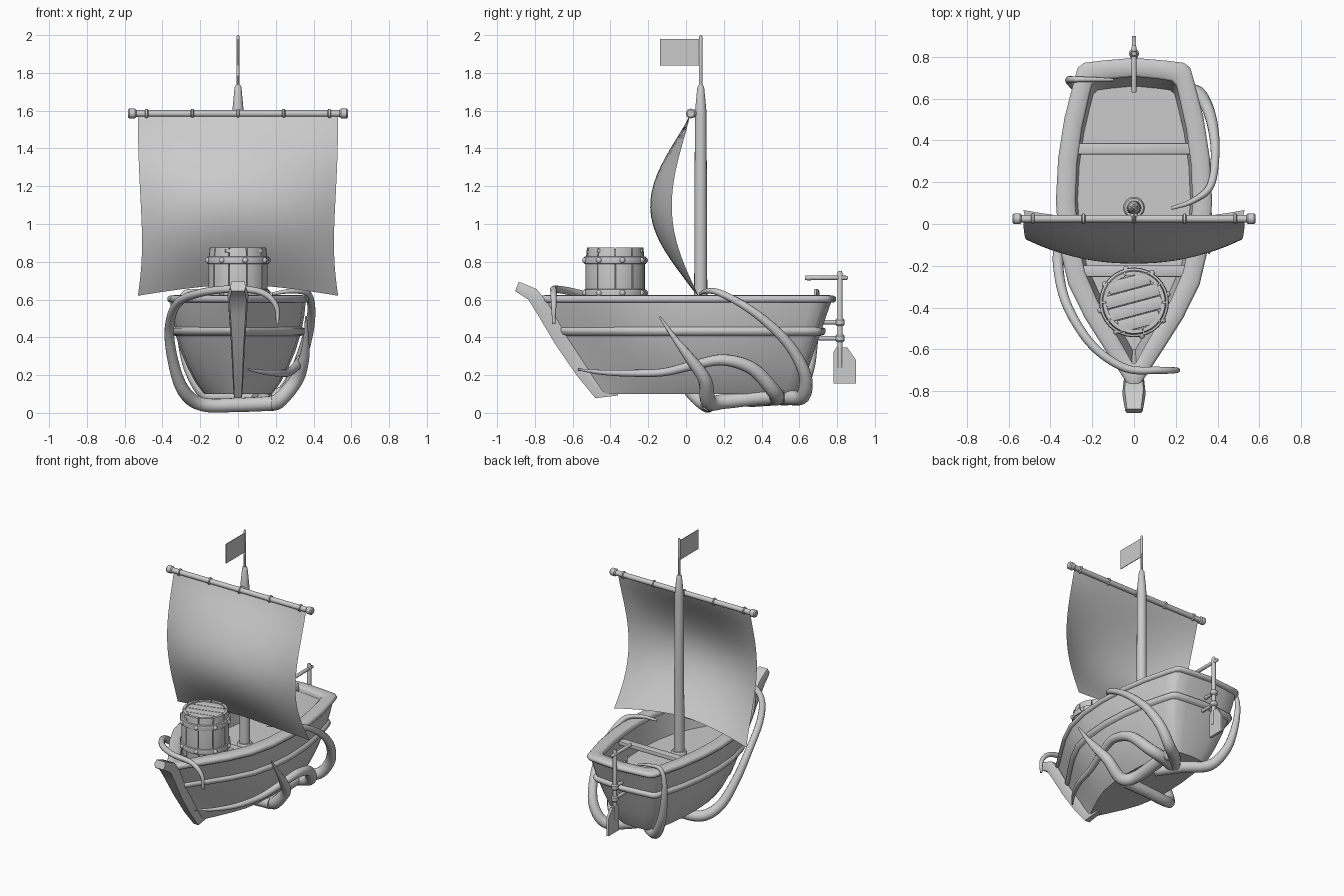
import bpy, bmesh
from math import sin, cos, pi, radians
from mathutils import Vector, Matrix

if "Cube" in bpy.data.objects:
    bpy.data.objects.remove(bpy.data.objects["Cube"])


def finish(name, bm, angle=35):
    bmesh.ops.recalc_face_normals(bm, faces=bm.faces)
    me = bpy.data.meshes.new(name)
    bm.to_mesh(me)
    bm.free()
    ob = bpy.data.objects.new(name, me)
    bpy.context.collection.objects.link(ob)
    bpy.ops.object.select_all(action='DESELECT')
    ob.select_set(True)
    bpy.context.view_layer.objects.active = ob
    bpy.ops.object.shade_smooth_by_angle(angle=radians(angle))
    return ob


def loft(name, rings, cap=True, loop=False, angle=35):
    # skin closed rings of equal point count
    bm = bmesh.new()
    vs = [[bm.verts.new(p) for p in r] for r in rings]
    n = len(rings[0])
    for a, b in zip(vs, vs[1:] + (vs[:1] if loop else [])):
        for i in range(n):
            bm.faces.new((a[i], a[(i + 1) % n], b[(i + 1) % n], b[i]))
    if cap and not loop:
        bm.faces.new(vs[0])
        bm.faces.new(vs[-1])
    return finish(name, bm, angle)


def lathe(name, profile, loc=(0, 0, 0), axis='Z', segs=16):
    # turned part; profile is (radius, height)
    rot = {'Z': Matrix(), 'X': Matrix.Rotation(pi / 2, 4, 'Y'), 'Y': Matrix.Rotation(-pi / 2, 4, 'X')}[axis]
    rings = [[rot @ Vector((r * cos(2 * pi * i / segs), r * sin(2 * pi * i / segs), h)) + Vector(loc)
              for i in range(segs)] for r, h in profile]
    return loft(name, rings)


def box(name, size, loc, rz=0, bevel=0.006):
    bm = bmesh.new()
    bmesh.ops.create_cube(bm, size=1, matrix=Matrix.Translation(loc) @ Matrix.Rotation(rz, 4, 'Z')
                          @ Matrix.Diagonal((*size, 1)))
    if bevel:
        bmesh.ops.bevel(bm, geom=bm.edges[:], offset=bevel, segments=2, affect='EDGES', profile=0.5)
    return finish(name, bm)


def prism(name, pts, half):
    # side profile (y, z) extruded across x
    return loft(name, [[(s * half, y, z) for y, z in pts] for s in (-1, 1)])


def tentacle(name, pts):
    # tapered tube through (x, y, z, radius) points, Catmull-Rom smoothed
    P = [Vector(p) for p in pts]
    P = [2 * P[0] - P[1]] + P + [2 * P[-1] - P[-2]]
    path = []
    for i in range(1, len(P) - 2):
        a, b, c, d = P[i - 1:i + 3]
        for k in range(6):
            t = k / 6
            path.append(0.5 * (2 * b + (c - a) * t + (2 * a - 5 * b + 4 * c - d) * t * t
                               + (3 * b - a - 3 * c + d) * t ** 3))
    path.append(P[-2])
    rings, side = [], Vector((0.3, 0.5, 0.8))
    for i, p in enumerate(path):
        t = (path[min(i + 1, len(path) - 1)] - path[max(i - 1, 0)]).to_3d().normalized()
        side = (side - t * side.dot(t)).normalized()
        up = t.cross(side)
        rings.append([p.to_3d() + p.w * (side * cos(2 * pi * k / 12) + up * sin(2 * pi * k / 12))
                      for k in range(12)])
    return loft(name, rings, angle=60)


# hull plan shape: (fraction from bow, fraction of half-width)
PLAN = [(0, .03), (.06, .19), (.12, .36), (.22, .63), (.32, .84), (.44, .96), (.57, 1), (.7, .97),
        (.82, .89), (.93, .77), (.97, .72), (.985, .64), (.992, .4)]


def outline(z, bow, stern, half):
    right = [(w * half, bow + u * (stern - bow), z) for u, w in PLAN]
    return right + [(0, stern, z)] + [(-x, y, z) for x, y, z in reversed(right)]


# hull shell with flat floor inside
loft("hull", [outline(*l) for l in (
    (.10, -.46, .59, .18), (.16, -.50, .62, .225), (.24, -.55, .65, .267), (.33, -.61, .68, .305),
    (.43, -.67, .715, .335), (.52, -.73, .745, .352), (.59, -.77, .77, .358),
    (.59, -.68, .715, .295), (.42, -.60, .66, .27))], angle=45)

# gunwale and rubbing strake
loft("gunwale", [outline(*l) for l in (
    (.585, -.79, .785, .366), (.595, -.80, .795, .374), (.612, -.80, .795, .374), (.621, -.78, .78, .362),
    (.624, -.73, .75, .328), (.621, -.68, .715, .29), (.612, -.665, .705, .28),
    (.585, -.665, .705, .28))], loop=True, angle=60)
loft("strake", [outline(*l) for l in (
    (.408, -.66, .715, .335), (.415, -.685, .733, .35), (.43, -.70, .74, .357), (.446, -.70, .738, .355),
    (.456, -.675, .715, .338))], loop=True, angle=60)

# prow: (outer y, outer z, inner y, inner z, half width)
loft("prow", [[(h * .8, yo, zo), (h, (yo + yi) / 2, (zo + zi) / 2), (h * .8, yi, zi),
               (-h * .8, yi, zi), (-h, (yo + yi) / 2, (zo + zi) / 2), (-h * .8, yo, zo)]
              for yo, zo, yi, zi, h in (
    (-.905, .645, -.885, .695, .042), (-.835, .60, -.79, .655, .056), (-.785, .52, -.73, .58, .05),
    (-.69, .36, -.63, .40, .038), (-.58, .20, -.53, .25, .03), (-.48, .078, -.44, .13, .024),
    (-.36, .092, -.36, .12, .02))])

# benches
box("bench_rear", (.54, .055, .03), (0, .36, .56))
box("bench_front", (.50, .055, .03), (0, -.225, .565))

# mast and flag
MY = .078
lathe("mast", [(.036, .42), (.034, .8), (.031, 1.55), (.03, 1.6), (.018, 1.725), (.012, 1.735)], (0, MY, 0))
lathe("mast_collar", [(.045, .42), (.052, .43), (.052, .455), (.045, .465)], (0, MY, 0))
lathe("flag_pole", [(.009, 1.7), (.009, 1.99), (.005, 2.0)], (0, MY, 0), segs=10)
box("flag", (.005, .21, .14), (0, -.032, 1.91), bevel=0)

# yard with end knobs and lashing rings
YY, YZ = .025, 1.585
lathe("yard", [(.018, -.56), (.018, .56)], (0, YY, YZ), 'X')
for s in (-1, 1):
    lathe("yard_knob", [(.019, -.022), (.026, -.015), (.026, .015), (.019, .022)], (s * .56, YY, YZ), 'X')
for i in range(-2, 3):
    lathe("yard_ring", [(.018, -.009), (.025, -.005), (.025, .005), (.018, .009)], (i * .242, YY, YZ), 'X')
lathe("yard_mount", [(.02, 0), (.02, .04)], (0, YY, YZ), 'Y')

# billowing sail
bm = bmesh.new()
N = 20
grid = []
for j in range(N + 1):
    v = j / N
    row = []
    for i in range(N + 1):
        s = 2 * i / N - 1
        z = 1.58 - v * (.96 - .06 * (1 - abs(s) ** 1.5))
        half = .53 - .022 * sin(pi * v ** 2)
        depth = .228 * sin(pi * v ** 1.12) * (.53 + .47 * (1 - abs(s) ** 2.2))
        depth += .05 * v ** 3 * (1 - s * s)
        row.append(bm.verts.new((s * half, .022 + .045 * v - depth, z)))
    grid.append(row)
for a, b in zip(grid, grid[1:]):
    for i in range(N):
        bm.faces.new((a[i], a[i + 1], b[i + 1], b[i]))
finish("sail", bm, 80)

# barrel: curved staves, core, hoops with rivets, planked lid
BY = -.375
for k in range(10):
    a0, n = 2 * pi * k / 10 + .02, 5
    rings = []
    for i in range(n):
        a = a0 + (2 * pi / 10 - .04) * i / (n - 1)
        rings.append([(r * cos(a), BY + r * sin(a), z) for r, z in
                      ((.13, .565), (.15, .565), (.157, .65), (.157, .80), (.149, .875), (.13, .875))])
    loft("barrel_stave", rings)
lathe("barrel_core", [(.14, .57), (.147, .72), (.135, .85)], (0, BY, 0), segs=24)
for hz in (.635, .808):
    lathe("barrel_hoop", [(.15, hz - .022), (.164, hz - .018), (.167, hz), (.164, hz + .018), (.15, hz + .022)],
          (0, BY, 0), segs=32)
    for k in range(8):
        a = 2 * pi * (k + .3) / 8
        bm = bmesh.new()
        bmesh.ops.create_uvsphere(bm, u_segments=10, v_segments=6, radius=.016, matrix=Matrix.Translation(
            (.163 * cos(a), BY + .163 * sin(a), hz)))
        finish("hoop_rivet", bm)
tilt = radians(15)
for k in range(4):
    o = (k - 1.5) * .063
    w = 2 * (.132 ** 2 - (abs(o) - .01) ** 2) ** .5
    box("lid_plank", (w, .061, .02), (-o * sin(tilt), BY + o * cos(tilt), .858), tilt, .004)

# steering oar at the stern
RY = .815
lathe("oar_post", [(.014, .24), (.014, .74), (.010, .75)], (0, RY, 0), segs=12)
lathe("tiller", [(.010, .63), (.013, .64), (.011, .85), (.007, .857)], (0, 0, .715), 'Y', 12)
prism("oar_blade", [(.78, .155), (.90, .155), (.90, .28), (.855, .345), (.795, .345), (.78, .32)], .009)
for z in (.395, .48):
    lathe("oar_bracket", [(.012, .69), (.012, .81)], (0, 0, z), 'Y', 12)
    lathe("oar_collar", [(.018, z - .02), (.024, z - .012), (.024, z + .012), (.018, z + .02)], (0, RY, 0))
lathe("stern_pin", [(.008, .60), (.008, .65), (.005, .656)], (0, .685, 0), segs=10)

# tentacles wrapped around the hull
tentacle("tentacle_bow", [
    (.21, -.70, .47, .008), (.20, -.70, .57, .014), (.12, -.70, .64, .017), (-.04, -.69, .655, .019),
    (-.20, -.58, .635, .021), (-.32, -.39, .58, .023), (-.363, -.2, .45, .025), (-.345, -.08, .28, .029),
    (-.29, .02, .12, .034), (-.19, .1, .045, .037), (0, .12, .042, .038), (.18, .12, .05, .04)])
tentacle("tentacle_side_upper", [
    (.36, -.14, .51, .005), (.36, -.06, .395, .015), (.35, .02, .29, .028), (.31, .1, .175, .036),
    (.21, .12, .06, .041), (.15, .2, .06, .04), (.14, .38, .08, .04), (.15, .52, .085, .035)])
tentacle("tentacle_side_lower", [
    (.05, -.57, .23, .005), (.14, -.45, .215, .013), (.22, -.3, .21, .018), (.27, -.12, .215, .021),
    (.315, .05, .255, .025), (.338, .2, .28, .03), (.32, .35, .235, .035), (.26, .46, .12, .039),
    (.16, .48, .08, .04), (.05, .44, .08, .037)])
tentacle("tentacle_stern_right", [
    (.18, .075, .63, .008), (.28, .11, .645, .013), (.365, .18, .635, .018), (.388, .32, .56, .021),
    (.38, .45, .46, .025), (.35, .56, .34, .029), (.30, .63, .2, .034), (.22, .62, .09, .038),
    (.11, .54, .08, .04), (.02, .44, .08, .038)])
tentacle("tentacle_stern_left", [
    (-.10, .69, .62, .007), (-.19, .692, .64, .011), (-.28, .692, .635, .014), (-.31, .69, .54, .018),
    (-.295, .675, .38, .024), (-.25, .645, .22, .031), (-.16, .58, .095, .037), (-.02, .47, .08, .04),
    (.1, .33, .07, .04)])
